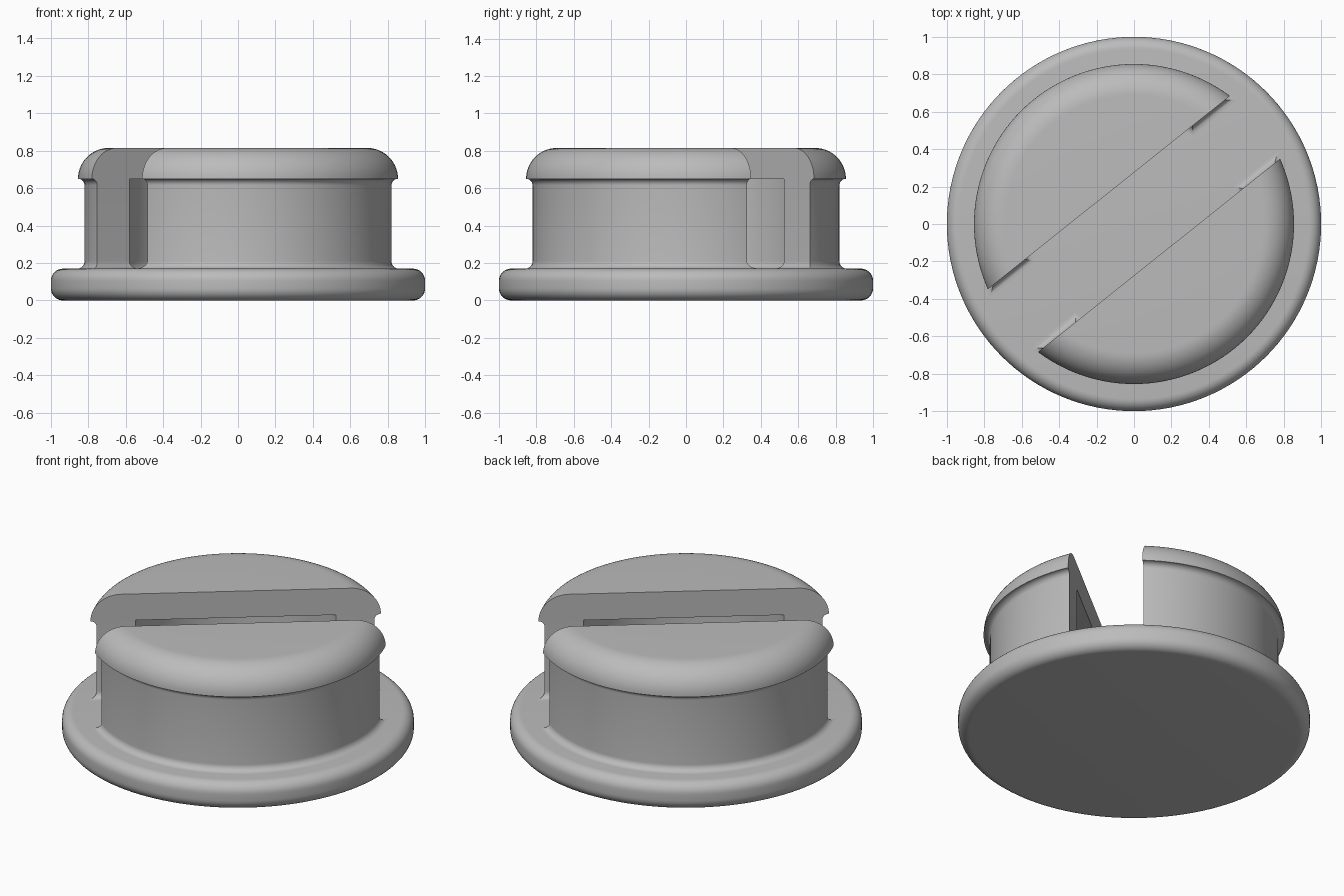
import bpy, bmesh
from math import sin, cos, pi, radians

if "Cube" in bpy.data.objects:
    bpy.data.objects.remove(bpy.data.objects["Cube"])

grey = bpy.data.materials.new("plain grey")
grey.use_nodes = True
colour = (0.5, 0.5, 0.5, 1)
grey.diffuse_color = colour
grey.node_tree.nodes["Principled BSDF"].inputs["Base Color"].default_value = colour

SLOT_ANGLE = radians(38.6)
SLOT_HALF = 0.215
FLOOR = 0.17
FILLET = 0.04


def arc(cx, cz, r, start, end, steps=8):
    """Points on a circle arc, angles in degrees."""
    angles = [radians(start + (end - start) * i / steps) for i in range(steps + 1)]
    return [(cx + r * cos(a), cz + r * sin(a)) for a in angles]


def make_object(name, bm):
    bmesh.ops.recalc_face_normals(bm, faces=bm.faces)
    mesh = bpy.data.meshes.new(name)
    bm.to_mesh(mesh)
    bm.free()
    mesh.materials.append(grey)
    obj = bpy.data.objects.new(name, mesh)
    bpy.context.collection.objects.link(obj)
    return obj


def lathe(name, profile, steps=128):
    """Revolve a profile, whose ends lie on the axis, around z."""
    bm = bmesh.new()
    verts = [bm.verts.new((r, 0, z)) for r, z in profile]
    edges = [bm.edges.new(pair) for pair in zip(verts, verts[1:])]
    bmesh.ops.spin(bm, geom=verts + edges, cent=(0, 0, 0), axis=(0, 0, 1),
                   angle=2 * pi, steps=steps, use_duplicate=False)
    bmesh.ops.remove_doubles(bm, verts=bm.verts, dist=0.0001)
    return make_object(name, bm)


def smooth(obj):
    bpy.ops.object.select_all(action="DESELECT")
    obj.select_set(True)
    bpy.context.view_layer.objects.active = obj
    bpy.ops.object.shade_smooth_by_angle(angle=radians(30))


# Round flange with softened rims
R = 0.065
flange = lathe("flange", [(0, 0)] + arc(1 - R, R, R, -90, 0)
               + arc(1 - R, FLOOR - R, R, 0, 90) + [(0, FLOOR)])

# Hollow barrel with filleted foot, overhanging lip and domed rim
sunk = FLOOR - 0.005
body = lathe("barrel_and_cap",
             [(0, 0.65), (0.61, 0.65)]
             + arc(0.61 - FILLET, FLOOR + FILLET, FILLET, 0, -90)
             + [(0.61 - FILLET, sunk), (0.82 + FILLET, sunk)]
             + arc(0.82 + FILLET, FLOOR + FILLET, FILLET, 270, 180)
             + arc(0.855, 0.615, 0.035, 180, 90)
             + arc(0.69, 0.65, 0.165, 0, 90, 14)
             + [(0, 0.815)])

# Slot cutter: straight walls that curve inwards at the floor
inner = SLOT_HALF - FILLET
half = [(inner, 0.1)] + arc(inner, FLOOR + FILLET, FILLET, -90, 0) + [(SLOT_HALF, 1)]
section = half + [(-y, z) for y, z in reversed(half)]
bm = bmesh.new()
face = bm.faces.new([bm.verts.new((-1.2, y, z)) for y, z in section])
extruded = bmesh.ops.extrude_face_region(bm, geom=[face])["geom"]
bmesh.ops.translate(bm, vec=(2.4, 0, 0),
                    verts=[v for v in extruded if isinstance(v, bmesh.types.BMVert)])
cutter = make_object("slot_cutter", bm)
cutter.rotation_euler.z = SLOT_ANGLE
cutter.hide_render = True

# Cut the slot and bake it in
cut = body.modifiers.new("slot", "BOOLEAN")
cut.operation = "DIFFERENCE"
cut.solver = "EXACT"
cut.object = cutter
bpy.ops.object.select_all(action="DESELECT")
body.select_set(True)
bpy.context.view_layer.objects.active = body
bpy.ops.object.modifier_apply(modifier=cut.name)
bpy.data.objects.remove(cutter)

for obj in (flange, body):
    smooth(obj)
